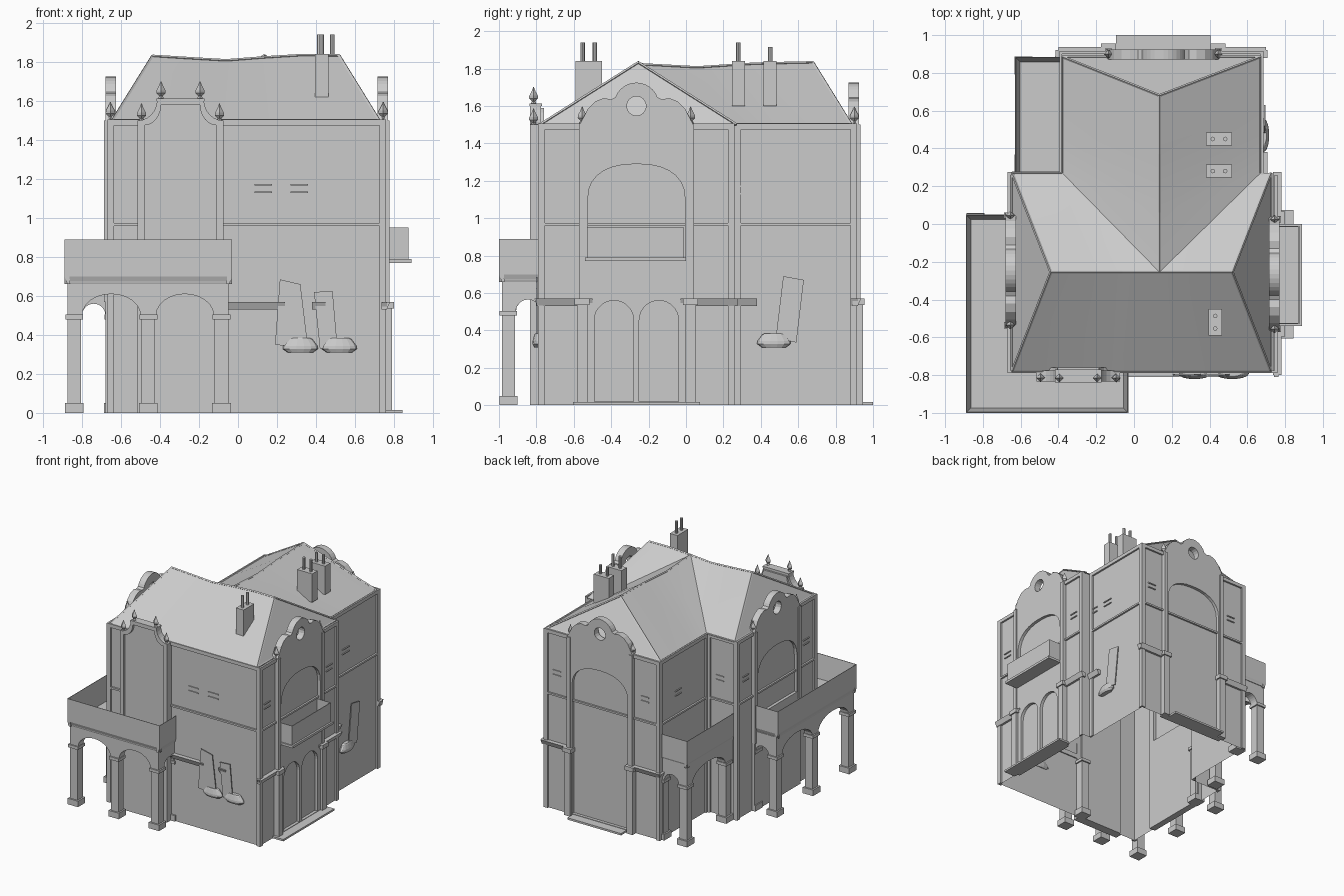
import bpy, bmesh
from math import sin, cos, pi, radians
from mathutils import Matrix, Vector

if "Cube" in bpy.data.objects:
    bpy.data.objects.remove(bpy.data.objects["Cube"])

# Each wall is built as if facing front (x along, -y outward), then turned into place
def face(deg, x=0, y=0):
    return Matrix.Translation((x, y, 0)) @ Matrix.Rotation(radians(deg), 4, 'Z')

I = Matrix()
FRONT, RIGHT, RIGHT2 = face(0, 0, -.775), face(90, .745), face(90, .67)
BACK, BACK2, LEFT, LEFT2 = face(180, 0, .90), face(180, 0, .26), face(270, -.655), face(270, -.38)

def add(name, verts, faces, M=I):
    me = bpy.data.meshes.new(name)
    me.from_pydata([M @ Vector(v) for v in verts], [], faces)
    ob = bpy.data.objects.new(name, me)
    bpy.context.collection.objects.link(ob)
    return ob

def box(name, x0, x1, y0, y1, z0, z1, M=I):
    v = [(x, y, z) for z in (z0, z1) for x, y in ((x0, y0), (x1, y0), (x1, y1), (x0, y1))]
    return add(name, v, [(3, 2, 1, 0), (4, 5, 6, 7)] +
               [(i, (i+1) % 4, (i+1) % 4+4, i+4) for i in range(4)], M)

def slab(name, loops, y0, y1, M=I):
    """Flat xz outline with holes, given thickness along y."""
    cu = bpy.data.curves.new(name, 'CURVE')
    cu.dimensions, cu.fill_mode, cu.extrude = '2D', 'BOTH', abs(y1-y0)/2
    for pts in loops:
        sp = cu.splines.new('POLY')
        sp.points.add(len(pts)-1)
        for p, (x, z) in zip(sp.points, pts):
            p.co = (x, z, 0, 1)
        sp.use_cyclic_u = True
    tmp = bpy.data.objects.new(name + "_outline", cu)
    bpy.context.collection.objects.link(tmp)
    dg = bpy.context.evaluated_depsgraph_get()
    me = bpy.data.meshes.new_from_object(tmp.evaluated_get(dg))
    bpy.data.objects.remove(tmp)
    me.transform(M @ Matrix.Translation((0, (y0+y1)/2, 0)) @ Matrix.Rotation(pi/2, 4, 'X'))
    me.name = name
    me.shade_flat()
    ob = bpy.data.objects.new(name, me)
    bpy.context.collection.objects.link(ob)

def lathe(name, prof, pos, M=I, n=8, sy=1):
    v = [(pos[0]+r*cos(2*pi*i/n), pos[1]+sy*r*sin(2*pi*i/n), pos[2]+z) for r, z in prof for i in range(n)]
    f = [(k*n+i, k*n+(i+1) % n, (k+1)*n+(i+1) % n, (k+1)*n+i) for k in range(len(prof)-1) for i in range(n)]
    f += [tuple(range(n))[::-1], tuple(range(len(v)-n, len(v)))]
    return add(name, v, f, M)

def strip(name, pts, r=.008):
    cu = bpy.data.curves.new(name, 'CURVE')
    cu.dimensions, cu.bevel_depth, cu.bevel_resolution = '3D', r, 0
    sp = cu.splines.new('POLY')
    sp.points.add(len(pts)-1)
    for p, c in zip(sp.points, pts):
        p.co = (*c, 1)
    sp.use_smooth = False
    bpy.context.collection.objects.link(bpy.data.objects.new(name, cu))

def arch(c, w, z0, zs, zt, n=14, e=1.0):
    """Arched opening outline, half width w, springing zs, crown zt."""
    top = []
    for i in range(n+1):
        a = pi*i/n
        ca, sa = cos(a), sin(a)
        top.append((c + w*(abs(ca)**e)*(1 if ca > 0 else -1), zs + (zt-zs)*max(sa, 0)**e))
    return [(c-w, z0), (c+w, z0)] + top

def finial(x, y, z, M):
    lathe("finial", [(.014, 0), (.014, .012), (.009, .02), (.024, .036), (.023, .05), (.01, .074), (.002, .096)], (x, y, z), M, 4)

def cornice(x0, x1, M, d=.036):
    p = [(.01, .53), (-.018, .53), (-d, .57), (.01, .57)]
    add("string_course", [(x, y, z) for x in (x0, x1) for y, z in p],
        [(0, 1, 2, 3), (7, 6, 5, 4)] + [(i, i+4, (i+1) % 4+4, (i+1) % 4) for i in range(4)], M)

def vents(xs, M, hw=.037):
    for x in xs:
        for z in (1.132, 1.17):
            box("vent_slit", x-hw, x+hw, -.008, 0, z-.004, z+.004, M)

# Wall shell, open underneath
foot = [(-.655, -.775), (.745, -.775), (.745, .26), (.67, .26), (.67, .90), (-.38, .90), (-.38, .26), (-.655, .26)]
n = len(foot)
add("wall_shell", [(*p, z) for z in (0, 1.5) for p in foot],
    [(i, (i+1) % n, (i+1) % n+n, i+n) for i in range(n)])

# Raised frames round every wall
for M, a, b in ((FRONT, -.67, .76), (RIGHT, -.79, .26), (RIGHT2, .26, .915), (BACK, -.685, .395),
                (LEFT, -.275, .79), (LEFT2, -.915, -.26), (BACK2, .38, .67)):
    w = .035
    slab("wall_frame", [[(a, 0), (a+w, 0), (a+w, .96), (b-w, .96), (b-w, 0), (b, 0), (b, 1.505), (a, 1.505)],
                        [(a+w, .975), (b-w, .975), (b-w, 1.475), (a+w, 1.475)]], 0, -.015, M)

# Curved gable bays on right, left and back
def bay(M, c, lower='doors'):
    half = [(.305, 0), (.305, 1.5), (.285, 1.535), (.26, 1.585), (.22, 1.625), (.175, 1.642), (.135, 1.635)]
    crown = [(.12*cos(a), 1.605+.12*sin(a)) for a in (radians(20+140*i/12) for i in range(13))]
    prof = half + crown + [(-x, z) for x, z in half[::-1]]
    holes = [[(c+.052*cos(2*pi*i/16), 1.6+.052*sin(2*pi*i/16)) for i in range(16)]]
    holes.append(arch(c, .26, .02 if lower == 'tall' else .79, 1.1, 1.29, e=.85))
    if lower == 'doors':
        holes += [arch(c+s*.12, .105, .02, .455, .56) for s in (-1, 1)]
    slab("gable_bay", [[(c+x, z) for x, z in prof]] + holes, .03, -.025, M)
    for s in (-1, 1):
        x = c+s*.29
        box("pilaster_upper", x-.017, x+.017, -.033, 0, .57, 1.5, M)
        finial(x, 0, 1.5, M)
        if lower != 'plain':
            box("pilaster", x-.028, x+.028, -.045, 0, 0, .535, M)
            box("pilaster_cap", x-.04, x+.04, -.055, 0, .535, .57, M)
    if lower != 'plain':
        w = .25 if lower == 'tall' else .34
        box("door_step", c-w, c+w, -.1, .01, 0, .016, M)

bay(RIGHT, -.265)
bay(LEFT, .245, 'plain')
bay(BACK, -.155, 'tall')

# Stepped front gable with concave shoulders
def shoulder(x0, z0, w, h):
    return [(x0+w*sin(a), z0+h*(1-cos(a))) for a in (pi/2*i/6 for i in range(7))]
def front_gable(hw, z0, z1, top, base):
    pts = [(hw, base), (hw, z0)] + [(hw-x, z) for x, z in shoulder(0, z0, hw-top, z1-z0)]
    return [(-.295+x, z) for x, z in pts] + [(-.295-x, z) for x, z in pts[::-1]]
slab("front_gable", [front_gable(.22, 1.5, 1.605, .12, 0), front_gable(.185, 1.475, 1.58, .1, .69)], .0, -.06, FRONT)
slab("front_gable_panel", [front_gable(.2, 1.49, 1.59, .11, 0)], .015, -.04, FRONT)
box("gable_coping", -.417, -.173, -.063, .005, 1.6, 1.613, FRONT)
for s in (-1, 1):
    finial(-.295+s*.2, -.04, 1.49, FRONT)
    finial(-.295+s*.1, -.04, 1.605, FRONT)

# Roof with slightly sagging ridges
ridge = [(-.44, -.255, 1.83), (-.25, -.255, 1.818), (-.06, -.255, 1.807), (.135, -.255, 1.822), (.33, -.255, 1.834), (.52, -.255, 1.832)]
spine = [(.135, -.255, 1.822), (.135, .06, 1.805), (.135, .37, 1.825), (.135, .68, 1.832)]
FL, FR, BL, BR = (-.645, -.78, 1.5), (.725, -.78, 1.5), (-.645, .27, 1.5), (.725, .27, 1.5)
WL, WR, VL, VR = (-.38, .885, 1.5), (.67, .885, 1.5), (-.38, .27, 1.5), (.67, .27, 1.5)
bm = bmesh.new()
def poly(*pts):
    bm.faces.new([bm.verts.new(p) for p in pts])
for i in range(5):
    a, b = [Vector(FL).lerp(Vector(FR), t/5) for t in (i, i+1)]
    poly(a, b, ridge[i+1], ridge[i])
poly(FR, BR, ridge[-1])
poly(BL, FL, ridge[0])
for c, e, rr in ((BL, VL, ridge[:4]), (BR, VR, ridge[:2:-1])):
    poly(c, e, rr[0])
    for p, q in zip(rr, rr[1:]):
        poly(e, q, p)
for v, w in ((VL, WL), (VR, WR)):
    for i in range(3):
        a, b = [Vector(v).lerp(Vector(w), t/3) for t in (i, i+1)]
        poly(a, b, spine[i+1], spine[i])
poly(WL, WR, spine[-1])
bmesh.ops.remove_doubles(bm, verts=bm.verts[:], dist=1e-4)
bmesh.ops.recalc_face_normals(bm, faces=bm.faces[:])
if sum(f.normal.z for f in bm.faces) < 0:
    bmesh.ops.reverse_faces(bm, faces=bm.faces[:])
roof = add("roof", [], [])
bm.to_mesh(roof.data)
bpy.context.view_layer.objects.active = roof
roof.select_set(True)
bpy.ops.object.shade_smooth_by_angle(angle=radians(20))
strip("ridge_front", ridge)
strip("ridge_back", spine)
for a, b in ((FL, ridge[0]), (BL, ridge[0]), (FR, ridge[-1]), (BR, ridge[-1]), (WL, spine[-1]), (WR, spine[-1]),
             (FL, FR), (FL, BL), (FR, BR), (WL, WR), (VL, WL), (VR, WR), (BL, VL)):
    strip("roof_edge", [a, b])

# Chimneys with paired pots
for x, y, wx, wy in ((.43, -.52, .035, .07), (.45, .28, .07, .035), (.45, .45, .07, .035)):
    box("chimney", x-wx, x+wx, y-wy, y+wy, 1.6, 1.84, I)
    for s in (-.033, .033):
        dx, dy = (s, 0) if wx > wy else (0, s)
        lathe("chimney_pot", [(.012, 0), (.012, .08 if y > .4 else .105)], (x+dx, y+dy, 1.835))

# Arcades under the terraces
def arcade(M, cols, x0, x1):
    pts = [(x0, .67), (x0, .5)]
    for a, b in zip(cols, cols[1:]):
        w = (b-a)/2-.04
        pts += [(x, z) for x, z in arch((a+b)/2, w, .5, .5, .5+min(.11, w), 12)[2:]][::-1]
    slab("arcade", [pts + [(x1, .5), (x1, .67)]], 0, .07, M)
    for c in cols:
        box("column", c-.035, c+.035, 0, .07, .04, .49, M)
        box("column_base", c-.048, c+.048, -.013, .083, 0, .05, M)
        box("column_capital", c-.046, c+.046, -.011, .081, .48, .505, M)

arcade(face(0, 0, -.985), [-.84, -.46, -.085], -.875, -.05)
arcade(face(270, -.875), [-.01, .47, .95], -.045, .985)
arcade(face(90, -.05), [-.95, -.74], -.985, -.77)
arcade(face(180, 0, .045), [.64, .84], .64, .875)
arcade(face(270, -.62), [-.84, -.32], -.875, -.26)
arcade(face(180, 0, .875), [.37, .585], .36, .62)

# Terrace floors and parapets with flared foot
def parapet(M, x0, x1, z0=.66, z1=.89):
    p = [(0, z1), (.004, z1), (.03, z0), (.015, z0), (0, z0+.04)]
    add("parapet", [(x, y, z) for x in (x0, x1) for y, z in p],
        [(0, 1, 2, 3, 4), (9, 8, 7, 6, 5)] + [(i, (i+1) % 5, (i+1) % 5+5, i+5) for i in range(5)], M)
parapet(face(0, 0, -1), -.89, -.03)
parapet(face(270, -.89), -.05, 1)
parapet(face(90, -.03), -1, -.78)
parapet(face(180, 0, .05), .66, .89)
parapet(face(270, -.63), -.885, -.27)
parapet(face(180, 0, .885), .38, .63)
box("terrace_floor", -.88, -.04, -.99, -.775, .67, .69)
box("terrace_floor", -.88, -.655, -.775, .04, .67, .69)
box("terrace_floor", -.625, -.38, .26, .88, .67, .69)

# Right balcony
box("balcony_floor", -.54, -.0, -.145, 0, .77, .79, RIGHT)
box("balcony_front", -.53, -.01, -.13, -.124, .79, .95, RIGHT)
for x in (-.53, -.016):
    box("balcony_side", x, x+.006, -.13, 0, .79, .95, RIGHT)

# String courses and vents
for M, spans in ((FRONT, ((-.05, .24), (.38, .45), (.74, .765))), (RIGHT, ((-.80, -.5), (-.03, .275))),
                 (RIGHT2, ((.26, .38), (.88, .92))), (BACK, ((-.70, -.42), (.1, .4))),
                 (LEFT2, ((-.92, -.86),))):
    for a, b in spans:
        cornice(a, b, M)
vents((.13, .315), FRONT, .045)
vents((-.68, .145), RIGHT)
vents((.3, .475), RIGHT2, .045)
vents((-.145, .66), LEFT)
vents((-.57, .25), BACK)
vents((-.65,), LEFT2)
vents((.5,), BACK2)

# Leaning shutters and planters
for M, q in ((FRONT, [(.19, .35), (.36, .33), (.32, .66), (.215, .685)]),
             (FRONT, [(.42, .33), (.51, .34), (.485, .625), (.39, .62)]),
             (RIGHT2, [(.48, .36), (.59, .335), (.63, .67), (.52, .69)])):
    slab("shutter", [q], -.018, -.026, M)
for M, x in ((FRONT, .32), (FRONT, .52), (RIGHT2, .47)):
    lathe("planter", [(.065, .31), (.09, .328), (.088, .343), (.062, .378), (.05, .384)], (x, -.015, 0), M, 14, .35)
